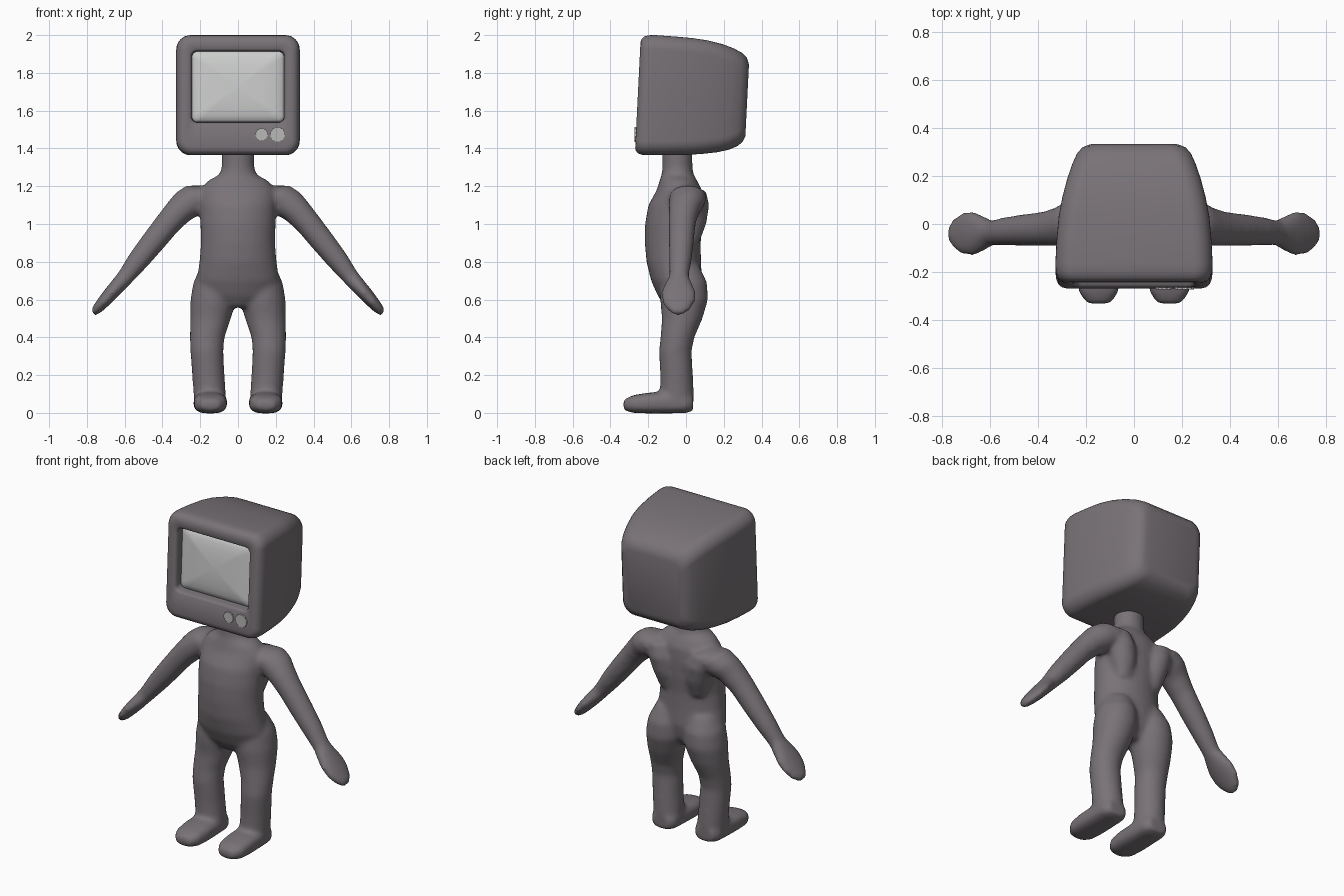
import bpy, bmesh, math
from mathutils import Vector

cube = bpy.data.objects.get("Cube")
if cube:
    bpy.data.objects.remove(cube, do_unlink=True)


def material(name, color):
    m = bpy.data.materials.new(name)
    m.use_nodes = True
    m.diffuse_color = (*color, 1)
    m.node_tree.nodes["Principled BSDF"].inputs["Base Color"].default_value = (*color, 1)
    return m


GREY = material("warm dark grey", (0.19, 0.17, 0.185))
GLASS = material("pale screen grey", (0.60, 0.61, 0.60))
KNOB = material("light knob grey", (0.48, 0.48, 0.47))


def skin(bm, rings):
    """Bridge equal rings of points into a closed tube."""
    loops = [[bm.verts.new(p) for p in ring] for ring in rings]
    n = len(loops[0])
    for a, b in zip(loops, loops[1:]):
        for i in range(n):
            j = (i + 1) % n
            bm.faces.new((a[i], a[j], b[j], b[i]))
    bm.faces.new(loops[0])
    bm.faces.new(loops[-1])


def finish(name, bm, mat, angle=None):
    bmesh.ops.recalc_face_normals(bm, faces=bm.faces)
    mesh = bpy.data.meshes.new(name)
    bm.to_mesh(mesh)
    bm.free()
    mesh.materials.append(mat)
    obj = bpy.data.objects.new(name, mesh)
    bpy.context.collection.objects.link(obj)
    if angle:
        bpy.ops.object.select_all(action="DESELECT")
        obj.select_set(True)
        bpy.context.view_layer.objects.active = obj
        bpy.ops.object.shade_smooth_by_angle(angle=math.radians(angle))
    return obj


def limb(bm, sections, u, v, side=1, power=1.0, steps=28):
    """Loft ellipses (x, y, z, radius along u, radius along v)."""
    u, v = Vector(u), Vector(v)
    rings = []
    for x, y, z, a, b in sections:
        ring = []
        for k in range(steps):
            t = math.tau * k / steps
            c, s = math.cos(t), math.sin(t)
            c = math.copysign(abs(c) ** power, c)
            s = math.copysign(abs(s) ** power, s)
            p = Vector((x, y, z)) + u * (a * c) + v * (b * s)
            ring.append((p.x * side, p.y, p.z))
        rings.append(ring)
    skin(bm, rings)


# Body: overlapping lofts fused into one smooth skin
X, Y, Z = (1, 0, 0), (0, 1, 0), (0, 0, 1)
torso = [(0, -.04, .56, .08, .07), (0, -.04, .62, .19, .11), (0, -.05, .7, .22, .135),
         (0, -.065, .8, .205, .145), (0, -.07, .9, .197, .148), (0, -.065, 1, .2, .152),
         (0, -.055, 1.1, .2, .145), (0, -.035, 1.18, .2, .12), (0, -.04, 1.23, .16, .1),
         (0, -.045, 1.26, .1, .085), (0, -.045, 1.3, .086, .08), (0, -.045, 1.42, .086, .08)]
leg = [(.11, -.03, .78, .085, .1), (.122, -.01, .69, .115, .122), (.13, -.01, .6, .122, .127),
       (.145, -.02, .5, .108, .108), (.163, -.045, .4, .092, .09), (.165, -.057, .33, .088, .087),
       (.157, -.05, .2, .086, .087), (.15, -.048, .1, .086, .09), (.15, -.048, .02, .08, .085)]
foot = [(.147, .038, .05, .06, .04), (.147, 0, .052, .084, .053), (.147, -.1, .055, .088, .058),
        (.147, -.2, .052, .09, .055), (.147, -.28, .047, .085, .047), (.147, -.332, .042, .05, .028)]
arm = [(.11, .01, 1.16, .07, .08), (.2, .01, 1.145, .095, .1), (.26, .005, 1.11, .09, .095),
       (.31, -.01, 1.07, .077, .082), (.37, -.02, 1.005, .069, .072), (.45, -.025, .905, .065, .067),
       (.53, -.03, .805, .058, .06), (.595, -.037, .72, .046, .052), (.63, -.04, .68, .042, .075),
       (.67, -.04, .635, .039, .094), (.71, -.04, .59, .034, .09), (.745, -.04, .55, .028, .065),
       (.768, -.04, .525, .016, .03)]
blade = [(.1, .03, .9, .05, .04), (.11, .035, 1, .075, .073), (.13, .04, 1.1, .085, .084),
         (.15, .03, 1.18, .07, .075)]

bm = bmesh.new()
limb(bm, torso, X, Y)
for side in (1, -1):
    limb(bm, leg, X, Y, side)
    limb(bm, foot, X, Z, side, power=.7)
    limb(bm, arm, (.78, 0, .62), Y, side)
    limb(bm, blade, X, Y, side)
body = finish("body", bm, GREY)
fuse = body.modifiers.new("fuse", "REMESH")
fuse.mode = "VOXEL"
fuse.voxel_size = .012
fuse.use_smooth_shade = True
relax = body.modifiers.new("relax", "SMOOTH")
relax.factor = .5
relax.iterations = 14


# Head: rounded rectangles lofted front to back, leaning slightly
def lean(y, z):
    return y + .05 * (z - 1.68)


def rounded(y, hw, z0, z1, r, n=8):
    corners = [(hw - r, z1 - r), (r - hw, z1 - r), (r - hw, z0 + r), (hw - r, z0 + r)]
    ring = []
    for q, (cx, cz) in enumerate(corners):
        for k in range(n + 1):
            t = math.pi / 2 * (q + k / n)
            z = cz + r * math.sin(t)
            ring.append((cx + r * math.cos(t), lean(y, z), z))
    return ring


shell = [(-.185, .243, 1.54, 1.912, .03), (-.235, .245, 1.537, 1.915, .03),
         (-.249, .249, 1.533, 1.919, .034), (-.255, .257, 1.525, 1.927, .04),
         (-.255, .285, 1.405, 1.96, .05), (-.251, .3, 1.388, 1.977, .06),
         (-.238, .315, 1.373, 1.992, .07), (-.215, .324, 1.366, 1.999, .075),
         (-.18, .327, 1.364, 2, .077), (-.08, .322, 1.364, 1.993, .077),
         (.02, .313, 1.366, 1.984, .077), (.1, .298, 1.371, 1.972, .077),
         (.18, .277, 1.38, 1.952, .077), (.24, .257, 1.393, 1.93, .077),
         (.285, .237, 1.412, 1.906, .075), (.312, .215, 1.435, 1.88, .07),
         (.325, .185, 1.465, 1.845, .06)]
bm = bmesh.new()
skin(bm, [rounded(*s) for s in shell])
finish("head_shell", bm, GREY, 50)

# Screen: bulging glass set in the recess
bm = bmesh.new()
rings = []
for f, y in ((1, -.19), (.98, -.203), (.93, -.213), (.8, -.222), (.6, -.229), (.35, -.234), (.05, -.237)):
    rings.append(rounded(y, .248 * f, 1.727 - .19 * f, 1.727 + .19 * f, .03 * f))
skin(bm, rings)
finish("screen", bm, GLASS, 50)

# Knobs: short fluted discs below the screen
for name, x, radius in (("small_knob", .125, .034), ("large_knob", .21, .041)):
    bm = bmesh.new()
    front = lean(-.255, 1.475)
    rings = []
    for y in (front + .01, front - .008):
        ring = []
        for k in range(24):
            t = math.tau * k / 24
            r = radius * (1 if k % 2 else .9)
            ring.append((x + r * math.cos(t), y, 1.475 + r * math.sin(t)))
        rings.append(ring)
    skin(bm, rings)
    finish(name, bm, KNOB)
